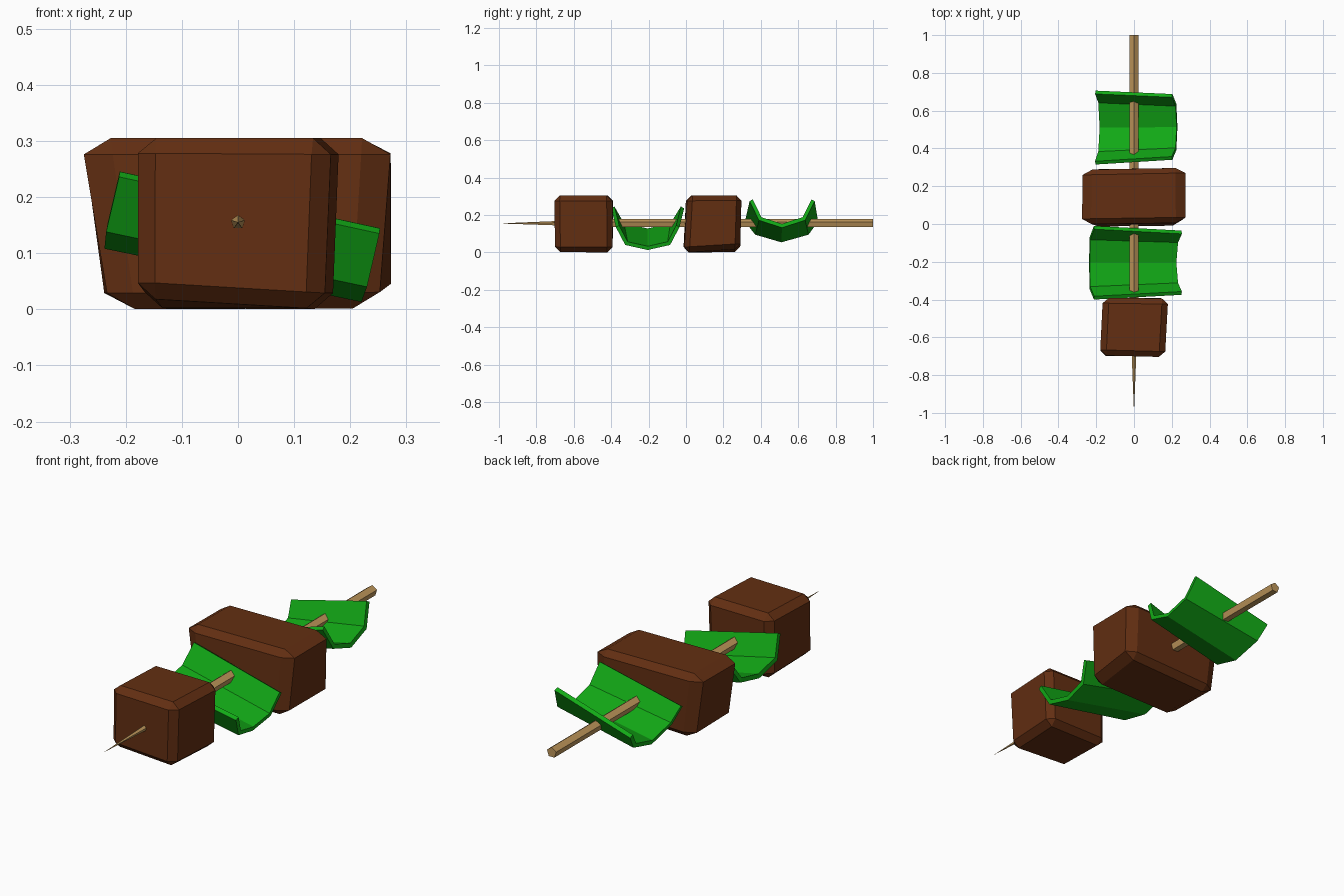
import bpy, bmesh, math
from mathutils import Vector

if "Cube" in bpy.data.objects:
    bpy.data.objects.remove(bpy.data.objects["Cube"])


def material(name, rgb):
    m = bpy.data.materials.new(name)
    m.diffuse_color = (*rgb, 1)
    m.use_nodes = True
    m.node_tree.nodes["Principled BSDF"].inputs["Base Color"].default_value = m.diffuse_color
    return m


BROWN = material("roasted_brown", (0.125, 0.028, 0.006))
GREEN = material("pepper_green", (0.006, 0.40, 0.008))
WOOD = material("pale_wood", (0.52, 0.31, 0.105))


def finish(name, bm, mat):
    bmesh.ops.recalc_face_normals(bm, faces=bm.faces)
    me = bpy.data.meshes.new(name)
    bm.to_mesh(me)
    bm.free()
    me.materials.append(mat)
    ob = bpy.data.objects.new(name, me)
    bpy.context.collection.objects.link(ob)
    return ob


def chunk(name, corners):
    """Chamfered unit cube stretched into an uneven box.
    Corners: bottom then top, each front-left, front-right, back-left, back-right."""
    c = [Vector(p) for p in corners]
    bm = bmesh.new()
    bmesh.ops.create_cube(bm, size=1)
    bmesh.ops.bevel(bm, geom=bm.edges[:], offset=0.095, segments=1,
                    affect='EDGES', profile=0.5)
    for v in bm.verts:
        u, w, t = (k + 0.5 for k in v.co)
        low = c[0].lerp(c[1], u).lerp(c[2].lerp(c[3], u), w)
        top = c[4].lerp(c[5], u).lerp(c[6].lerp(c[7], u), w)
        v.co = low.lerp(top, t)
    return finish(name, bm, BROWN)


def pepper(name, left, right):
    """Folded trough between two end profiles, given a wall thickness."""
    bm = bmesh.new()
    a = [bm.verts.new(p) for p in left]
    b = [bm.verts.new(p) for p in right]
    for i in range(len(a) - 1):
        bm.faces.new((a[i], a[i + 1], b[i + 1], b[i]))
    bm.normal_update()
    # outside of the trough faces down
    if sum(f.normal.z for f in bm.faces) > 0:
        bmesh.ops.reverse_faces(bm, faces=bm.faces[:])
    me = bpy.data.meshes.new(name)
    bm.to_mesh(me)
    bm.free()
    me.materials.append(GREEN)
    ob = bpy.data.objects.new(name, me)
    bpy.context.collection.objects.link(ob)
    s = ob.modifiers.new("wall", 'SOLIDIFY')
    s.thickness = 0.02
    s.offset = -1
    s.use_even_offset = True
    return ob


# Five-sided skewer with a long sharpened front end
bm = bmesh.new()
rings = []
for y in (-0.4, 1.0):
    rings.append([bm.verts.new((0.025 * math.sin(math.tau * i / 5), y,
                                0.155 + 0.025 * math.cos(math.tau * i / 5)))
                  for i in range(5)])
tip = bm.verts.new((0, -1, 0.155))
bm.faces.new(rings[1])
for i in range(5):
    j = (i + 1) % 5
    bm.faces.new((rings[0][i], rings[0][j], rings[1][j], rings[1][i]))
    bm.faces.new((rings[0][j], rings[0][i], tip))
finish("skewer", bm, WOOD)

# Meat chunks
chunk("front_meat", [
    (-0.18, -0.70, 0.022), (0.152, -0.70, 0.0), (-0.165, -0.392, 0.0), (0.17, -0.392, 0.0),
    (-0.18, -0.695, 0.305), (0.165, -0.705, 0.305), (-0.165, -0.39, 0.305), (0.182, -0.395, 0.305)])
chunk("back_meat", [
    (-0.228, -0.015, 0.0), (0.248, -0.01, 0.0), (-0.235, 0.29, 0.0), (0.275, 0.29, 0.02),
    (-0.28, 0.0, 0.305), (0.274, 0.008, 0.305), (-0.276, 0.287, 0.305), (0.272, 0.298, 0.305)])

# Pepper pieces, leaning opposite ways
pepper("front_pepper",
       [(-0.212, -0.40, 0.236), (-0.235, -0.345, 0.138), (-0.238, -0.205, 0.108),
        (-0.235, -0.07, 0.138), (-0.212, -0.01, 0.236)],
       [(0.252, -0.375, 0.135), (0.23, -0.325, 0.04), (0.22, -0.205, 0.013),
        (0.23, -0.085, 0.04), (0.252, -0.035, 0.135)])
pepper("back_pepper",
       [(-0.203, 0.315, 0.165), (-0.185, 0.37, 0.095), (-0.178, 0.51, 0.054),
        (-0.185, 0.655, 0.095), (-0.203, 0.706, 0.165)],
       [(0.203, 0.34, 0.274), (0.224, 0.39, 0.172), (0.23, 0.513, 0.132),
        (0.224, 0.637, 0.172), (0.203, 0.688, 0.274)])
